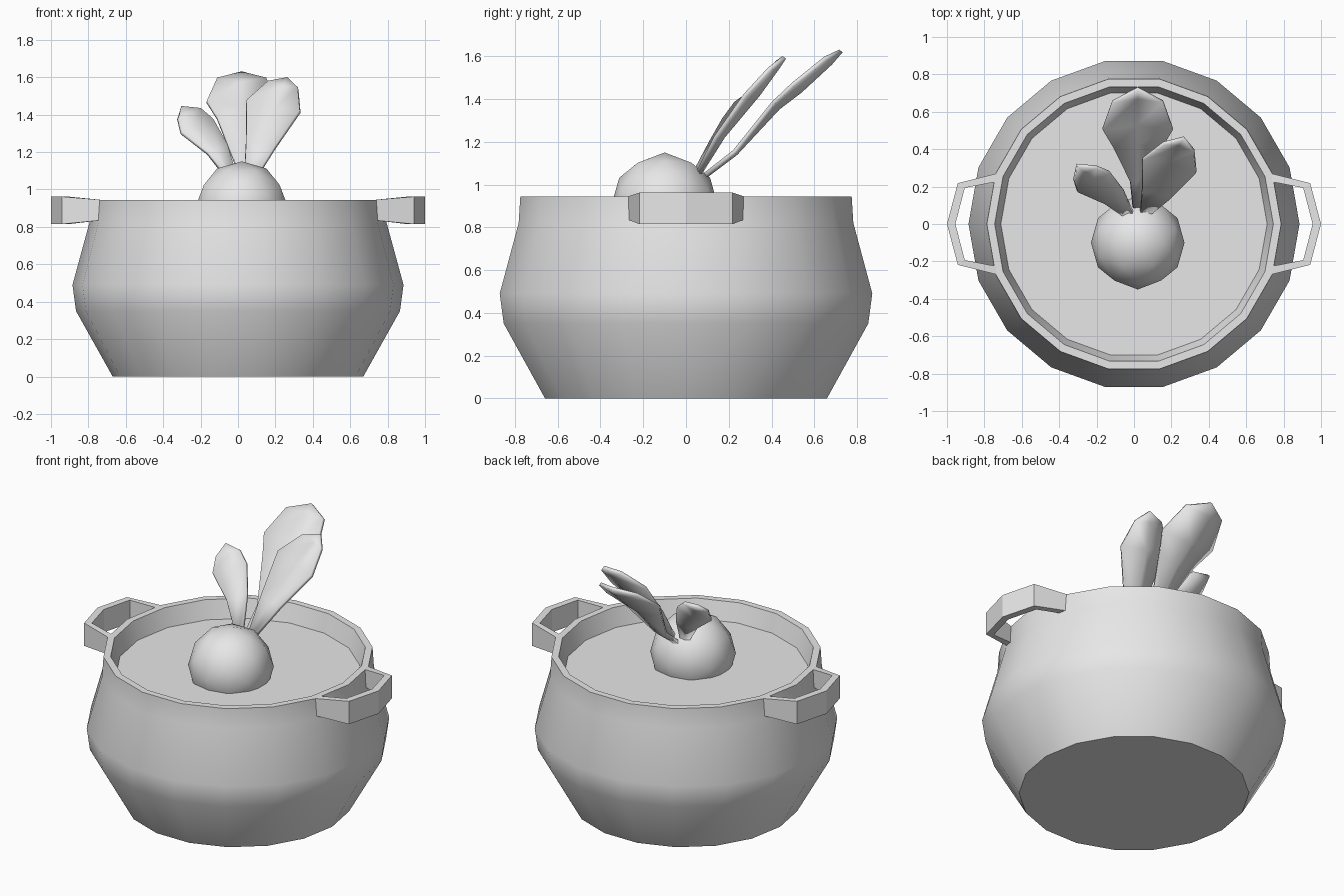
import bpy
import bmesh
from math import cos, sin, pi, radians
from mathutils import Vector, Matrix

SIDES = 18

cube = bpy.data.objects.get("Cube")
if cube:
    bpy.data.objects.remove(cube, do_unlink=True)

grey = bpy.data.materials.new("plain grey")
grey.use_nodes = True
grey.diffuse_color = (0.8, 0.8, 0.8, 1)
grey.node_tree.nodes["Principled BSDF"].inputs["Base Color"].default_value = grey.diffuse_color


def finish(name, bm, smooth=None):
    """Turn a bmesh into a named object with shading."""
    bmesh.ops.recalc_face_normals(bm, faces=bm.faces)
    mesh = bpy.data.meshes.new(name)
    bm.to_mesh(mesh)
    bm.free()
    mesh.materials.append(grey)
    obj = bpy.data.objects.new(name, mesh)
    bpy.context.collection.objects.link(obj)
    if smooth:
        bpy.ops.object.select_all(action='DESELECT')
        obj.select_set(True)
        bpy.context.view_layer.objects.active = obj
        bpy.ops.object.shade_smooth_by_angle(angle=radians(smooth))
    return obj


def ring(bm, radius, z):
    angles = [2 * pi * i / SIDES for i in range(SIDES)]
    return [bm.verts.new((radius * cos(a), radius * sin(a), z)) for a in angles]


def bridge(bm, a, b):
    for i in range(len(a)):
        j = (i + 1) % len(a)
        bm.faces.new((a[i], a[j], b[j], b[i]))


# Pot: lathed wall, rim and inner lip, closed underneath and by the filling
profile = [(0.67, 0), (0.866, 0.35), (0.885, 0.49), (0.795, 0.82),
           (0.787, 0.945), (0.745, 0.945), (0.712, 0.83)]
bm = bmesh.new()
rings = [ring(bm, r, z) for r, z in profile]
for a, b in zip(rings, rings[1:]):
    bridge(bm, a, b)
bm.faces.new(rings[0])
finish("pot", bm, 40)

# Filling: flat surface inside the pot
bm = bmesh.new()
bm.faces.new(ring(bm, 0.712, 0.83))
finish("soup_surface", bm)

# Handles: a bent band, taller at its outer corners
# each station: outer x, outer y, inner x, inner y, bottom, top
half = [(0.735, 0.27, 0.74, 0.225, 0.835, 0.945),
        (0.942, 0.218, 0.905, 0.193, 0.815, 0.962)]
middle = [(1.0, 0, 0.955, 0, 0.815, 0.962)]
mirrored = [(ox, -oy, ix, -iy, lo, hi) for ox, oy, ix, iy, lo, hi in reversed(half)]
for name, side in (("left_handle", 1), ("right_handle", -1)):
    bm = bmesh.new()
    loops = []
    for ox, oy, ix, iy, lo, hi in half + middle + mirrored:
        corners = ((ox, oy, lo), (ox, oy, hi), (ix, iy, hi), (ix, iy, lo))
        loops.append([bm.verts.new((side * x, y, z)) for x, y, z in corners])
    for a, b in zip(loops, loops[1:]):
        bridge(bm, a, b)
    bm.faces.new(loops[0])
    bm.faces.new(loops[-1])
    finish(name, bm)

# Root vegetable: low-poly ball turned so that an edge lies on top
bm = bmesh.new()
place = Matrix.Translation((0.02, -0.1, 0.9)) @ Matrix.Rotation(radians(-31.7), 4, 'Y')
bmesh.ops.create_icosphere(bm, subdivisions=2, radius=0.25, matrix=place)
finish("root_vegetable", bm, 50)


def leaf(name, across, stations):
    """Creased blade: stations give the centre line and half width."""
    across = Vector(across).normalized()
    along = Vector(stations[-1][0]) - Vector(stations[0][0])
    front = across.cross(along).normalized()
    bm = bmesh.new()
    rows = []
    for centre, width in stations:
        c = Vector(centre)
        fold = front * width * 0.12
        points = (c - across * width + fold, c - fold, c + across * width + fold)
        rows.append([bm.verts.new(p) for p in points])
    for a, b in zip(rows, rows[1:]):
        for i in range(2):
            bm.faces.new((a[i], a[i + 1], b[i + 1], b[i]))
    bmesh.ops.remove_doubles(bm, verts=bm.verts, dist=0.001)
    obj = finish(name, bm, 30)
    solid = obj.modifiers.new("thickness", 'SOLIDIFY')
    solid.thickness = 0.02
    solid.offset = 0


# Leaves: one long in the middle, a shorter one at each side
leaf("middle_leaf", (1, 0, 0), [
    ((0.02, 0.08, 1.035), 0.025), ((0.02, 0.23, 1.15), 0.04),
    ((0.02, 0.42, 1.37), 0.13), ((0.02, 0.52, 1.455), 0.187),
    ((0.02, 0.665, 1.58), 0.133), ((0.02, 0.725, 1.625), 0)])
leaf("left_leaf", (0.29, -0.07, -0.06), [
    ((0.06, 0.06, 1.05), 0.028), ((0.12, 0.165, 1.23), 0.08),
    ((0.19, 0.325, 1.435), 0.15), ((0.24, 0.42, 1.553), 0.085),
    ((0.265, 0.46, 1.595), 0)])
leaf("right_leaf", (0.17, 0.1, 0.07), [
    ((-0.03, 0.055, 1.06), 0.028), ((-0.11, 0.15, 1.21), 0.065),
    ((-0.22, 0.235, 1.33), 0.105), ((-0.262, 0.275, 1.4), 0.075),
    ((-0.305, 0.315, 1.44), 0)])
